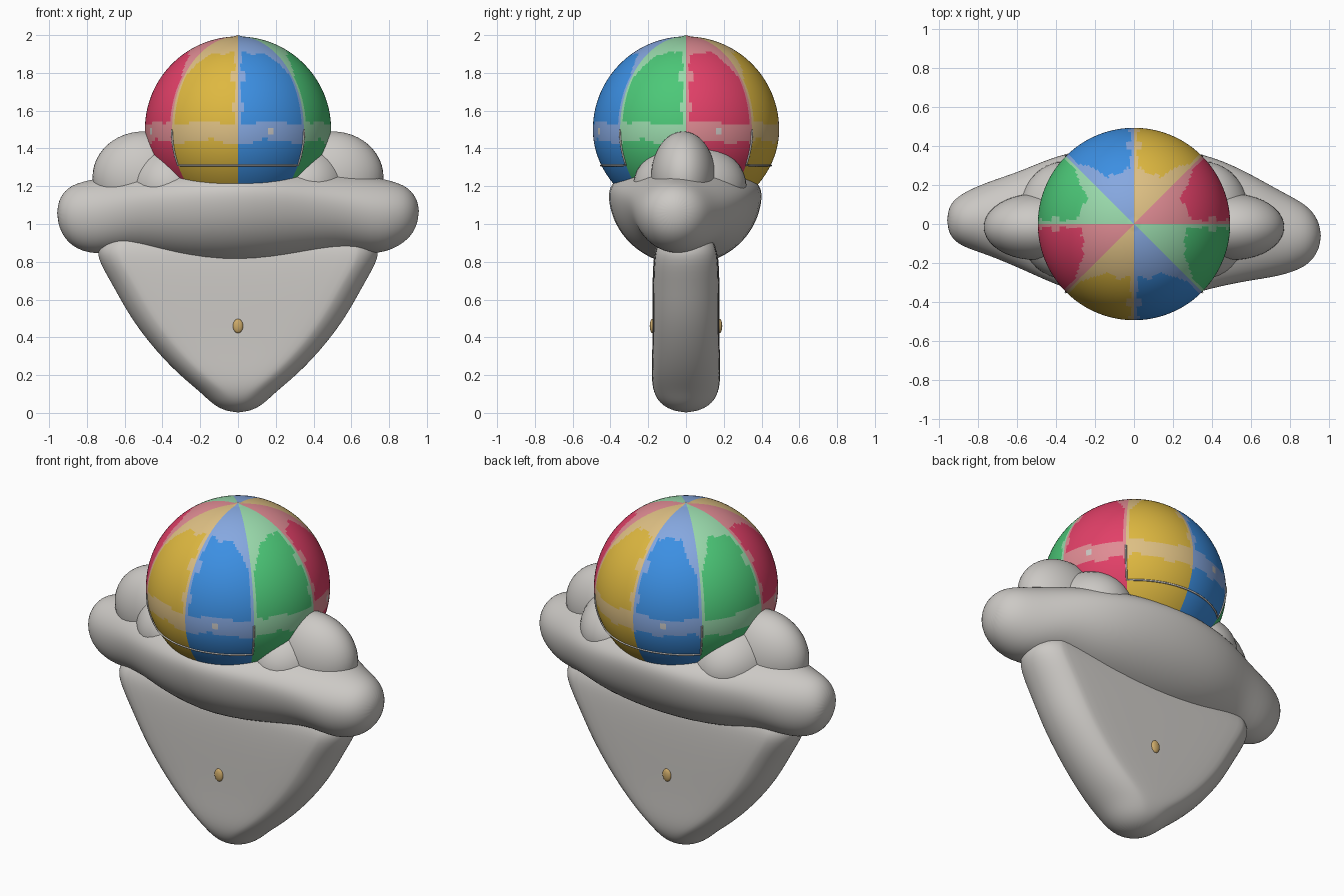
import bpy
import bmesh
from math import sin, cos, pi, radians, degrees, atan2, hypot, sqrt
from mathutils import Vector

cube = bpy.data.objects.get("Cube")
if cube:
    bpy.data.objects.remove(cube, do_unlink=True)


# Colours, given as display values and converted to linear
def material(name, *rgb):
    lin = [((c / 255 + 0.055) / 1.055) ** 2.4 for c in rgb] + [1.0]
    mat = bpy.data.materials.new(name)
    mat.use_nodes = True
    mat.diffuse_color = lin
    bsdf = next(n for n in mat.node_tree.nodes if n.type == "BSDF_PRINCIPLED")
    bsdf.inputs["Base Color"].default_value = lin
    return mat


grey = material("warm_grey", 204, 201, 197)
gold = material("gold", 205, 170, 105)
strong = [material("red", 226, 64, 104), material("yellow", 222, 184, 64),
          material("blue", 60, 143, 226), material("green", 76, 200, 120)]
pale = [material("pale_red", 224, 140, 148), material("pale_yellow", 222, 192, 132),
        material("pale_blue", 134, 168, 224), material("pale_green", 154, 218, 172)]


def finish(name, bm, mats, subdiv=0):
    bmesh.ops.recalc_face_normals(bm, faces=bm.faces)
    mesh = bpy.data.meshes.new(name)
    bm.to_mesh(mesh)
    bm.free()
    mesh.shade_smooth()
    for mat in mats:
        mesh.materials.append(mat)
    obj = bpy.data.objects.new(name, mesh)
    bpy.context.collection.objects.link(obj)
    if subdiv:
        mod = obj.modifiers.new("Smooth", "SUBSURF")
        mod.levels = mod.render_levels = subdiv
    return obj


def loft(name, rings, start, end, mats, subdiv=0):
    """Skin closed rings of points, closing each end on a pole."""
    bm = bmesh.new()
    loops = [[bm.verts.new(p) for p in ring] for ring in rings]
    n = len(loops[0])
    for a, b in zip(loops, loops[1:]):
        for i in range(n):
            j = (i + 1) % n
            bm.faces.new((a[i], a[j], b[j], b[i]))
    for pole, loop in ((start, loops[0]), (end, loops[-1])):
        tip = bm.verts.new(pole)
        for i in range(n):
            bm.faces.new((tip, loop[i], loop[(i + 1) % n]))
    return finish(name, bm, mats, subdiv)


def ellipsoid(name, centre, radii, mat):
    bm = bmesh.new()
    bmesh.ops.create_uvsphere(bm, u_segments=40, v_segments=24, radius=1)
    bmesh.ops.scale(bm, vec=Vector(radii), verts=bm.verts)
    bmesh.ops.translate(bm, vec=Vector(centre), verts=bm.verts)
    return finish(name, bm, [mat])


ANGLES = [2 * pi * (i + 0.5) / 24 for i in range(24)]

# Lower wedge: rounded slab sections of (height, half width, half depth)
wedge = [(0.015, .08, .08), (0.05, .14, .14), (0.11, .2, .175), (0.19, .3, .185),
         (0.32, .43, .18), (0.5, .57, .18), (0.67, .66, .18), (0.82, .75, .175),
         (0.89, .74, .16), (0.96, .66, .12)]


def slab_ring(z, a, b):
    flat = max(a - b, 0)
    return [((flat if cos(t) > 0 else -flat) + min(a, b) * cos(t), b * sin(t), z)
            for t in ANGLES]


loft("lower_wedge", [slab_ring(*s) for s in wedge], (0, 0, 0), (0, 0, 1), [grey], 2)

# Thick brim: egg sections of (x, y centre, half depth, top, bottom)
brim = [(-.945, .02, .08, 1.14, .97), (-.89, .02, .135, 1.21, .88),
        (-.76, .03, .185, 1.24, .83), (-.57, .02, .255, 1.28, .86),
        (-.36, .02, .355, 1.31, .80), (0, -.015, .435, 1.33, .765),
        (.36, .015, .355, 1.31, .81), (.57, -.01, .285, 1.28, .86),
        (.75, -.05, .22, 1.245, .83), (.89, -.06, .16, 1.21, .90),
        (.945, -.06, .08, 1.14, .98)]


def egg_ring(x, yc, d, top, bottom):
    mid = bottom + (top - bottom) * (0.73 - 0.23 * abs(x))
    return [(x, yc + d * cos(t),
             mid + sin(t) * (top - mid if sin(t) > 0 else mid - bottom))
            for t in ANGLES]


loft("brim", [egg_ring(*s) for s in brim], (-.96, .02, 1.06), (.96, -.06, 1.07),
     [grey], 2)

# Shoulder lobes on both sides, and the softer humps between them and the dome
for side, label in ((1, "left"), (-1, "right")):
    ellipsoid(label + "_lobe", (side * .5, -.015, 1.25), (.27, .17, .24), grey)
    ellipsoid(label + "_hump", (side * .36, .02, 1.2), (.24, .3, .23), grey)

# Buttons on the front and back of the wedge
for y, label in ((-.178, "front"), (.178, "back")):
    ellipsoid(label + "_button", (0, y, .46), (.027, .014, .037), gold)

# Panelled dome
R, CZ, SEG = 0.493, 1.5, 192


def dome_radius(z):
    r = sqrt(max(R * R - (z - CZ) ** 2, 0))
    return r - 0.2 * max(CZ - z, 0) ** 2


heights = [CZ + R * sin(radians(-45 + 2 * k)) for k in range(67)]
rings = [[(dome_radius(z) * cos(2 * pi * i / SEG), dome_radius(z) * sin(2 * pi * i / SEG), z)
          for i in range(SEG)] for z in heights]
dome = loft("panelled_dome", rings, (0, 0, heights[0]), (0, 0, 2.0), strong + pale + [grey])


# Each eighth has its own hue; crown, belt and seams take the pale tint
def panel_colour(c):
    ang = degrees(atan2(c.y, c.x)) % 360
    hue = int(ang // 45) % 4
    r = hypot(c.x, c.y)
    to_axis = min(ang % 90, 90 - ang % 90)
    to_diag = 45 - to_axis
    wave = 0.01 * sin(radians(ang * 9)) + 0.006 * sin(radians(ang * 23))
    crown = r < 0.28 + wave + 0.15 * max(0, 1 - to_diag / 15) and c.z > CZ
    belt = abs(c.z - 1.485 - wave) < 0.048
    bump = 0.018 if min(abs(c.z - 1.62), abs(c.z - 1.78)) < 0.03 else 0
    seam = c.z > 1.43 and (r * radians(to_axis) < 0.017 + bump
                           or r * radians(to_diag) < 0.012)
    spot = hypot(r * radians(to_axis - 21), c.z - 1.49) < 0.02 and hue % 2 == 0
    if spot:
        return 8
    return hue + 4 if crown or belt or seam else hue


for poly in dome.data.polygons:
    poly.material_index = panel_colour(poly.center)


# Thin piping framing the front and back panels
def piping(name, points):
    curve = bpy.data.curves.new(name, "CURVE")
    curve.dimensions = "3D"
    curve.bevel_depth = 0.005
    curve.bevel_resolution = 2
    curve.materials.append(grey)
    line = curve.splines.new("POLY")
    line.points.add(len(points) - 1)
    for pt, co in zip(line.points, points):
        pt.co = (*co, 1)
    bpy.context.collection.objects.link(bpy.data.objects.new(name, curve))


def on_dome(angle, z):
    r = dome_radius(z) + 0.002
    return (r * cos(radians(angle)), r * sin(radians(angle)), z)


for first, label in ((225, "front"), (45, "back")):
    path = [on_dome(first, 1.5 - 0.19 * k / 8) for k in range(8)]
    path += [on_dome(first + a, 1.31) for a in range(0, 91, 5)]
    path += [on_dome(first + 90, 1.31 + 0.19 * k / 8) for k in range(1, 9)]
    piping(label + "_piping", path)
